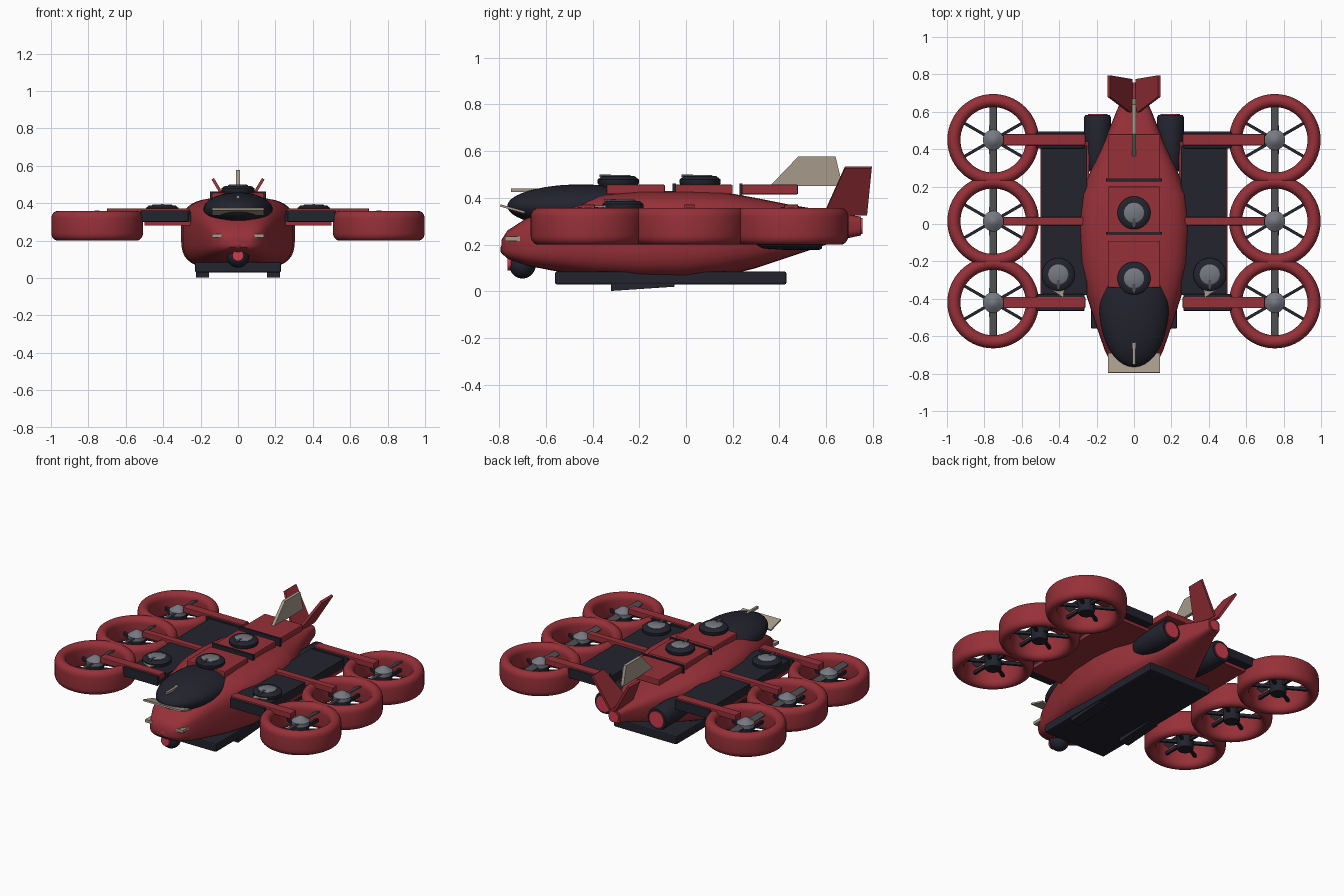
import bpy, bmesh, math
from mathutils import Vector

cube = bpy.data.objects.get("Cube")
if cube:
    bpy.data.objects.remove(cube, do_unlink=True)


def material(name, rgb):
    m = bpy.data.materials.new(name)
    m.use_nodes = True
    m.diffuse_color = (*rgb, 1)
    m.node_tree.nodes["Principled BSDF"].inputs["Base Color"].default_value = (*rgb, 1)
    return m


RED = material("hull red", (0.31, 0.03, 0.04))
DARK = material("dark navy", (0.016, 0.017, 0.027))
CREAM = material("pale stone", (0.38, 0.33, 0.26))
GREY = material("mid grey", (0.18, 0.19, 0.22))
STEEL = material("blade grey", (0.075, 0.08, 0.085))
GLOW = material("bright red", (0.62, 0.045, 0.075))


def finish(name, bm, mat, smooth=False, bevel=0):
    bmesh.ops.recalc_face_normals(bm, faces=bm.faces)
    me = bpy.data.meshes.new(name)
    bm.to_mesh(me)
    bm.free()
    me.materials.append(mat)
    ob = bpy.data.objects.new(name, me)
    bpy.context.collection.objects.link(ob)
    if bevel:
        mod = ob.modifiers.new("bevel", "BEVEL")
        mod.width, mod.segments = bevel, 2
    if smooth:
        bpy.ops.object.select_all(action="DESELECT")
        ob.select_set(True)
        bpy.context.view_layer.objects.active = ob
        bpy.ops.object.shade_smooth_by_angle(angle=math.radians(40))
    return ob


def box(name, mat, x, y, z, bevel=0):
    """Box from (min, max) pairs."""
    bm = bmesh.new()
    bmesh.ops.create_cube(bm, size=1)
    for v in bm.verts:
        v.co = [(a + b) / 2 + c * (b - a) for (a, b), c in zip((x, y, z), v.co)]
    return finish(name, bm, mat, bevel=bevel)


def lathe(name, mat, profile, at, axis="Z", steps=40, closed=False):
    """Revolve (radius, height) points about an axis through a point."""
    bm = bmesh.new()
    rings = []
    for r, h in profile:
        ring = []
        for i in range(steps):
            a = math.tau * i / steps
            c, s = r * math.cos(a), r * math.sin(a)
            p = (c, s, h) if axis == "Z" else (c, h, s)
            ring.append(bm.verts.new(Vector(p) + Vector(at)))
        rings.append(ring)
    pairs = list(zip(rings, rings[1:])) + ([(rings[-1], rings[0])] if closed else [])
    for a, b in pairs:
        for i in range(steps):
            j = (i + 1) % steps
            bm.faces.new((a[i], a[j], b[j], b[i]))
    if not closed:
        bm.faces.new(rings[0])
        bm.faces.new(rings[-1])
    return finish(name, bm, mat, smooth=True)


def plate(name, mat, points, thickness):
    """Extrude a flat polygon, centred on its plane."""
    bm = bmesh.new()
    f = bm.faces.new([bm.verts.new(p) for p in points])
    f.normal_update()
    n = f.normal * thickness
    new = bmesh.ops.extrude_face_region(bm, geom=[f])["geom"]
    top = {g for g in new if isinstance(g, bmesh.types.BMVert)}
    for v in bm.verts:
        v.co += n / 2 if v in top else -n / 2
    return finish(name, bm, mat)


def ball(name, mat, at, radii):
    bm = bmesh.new()
    bmesh.ops.create_uvsphere(bm, u_segments=40, v_segments=24, radius=1)
    for v in bm.verts:
        v.co = [c + r * p for c, r, p in zip(at, radii, v.co)]
    return finish(name, bm, mat, smooth=True)


# Fuselage: rounded-box sections of (y, half width, bottom, top)
SECTIONS = [(-0.79, 0.07, 0.165, 0.22), (-0.765, 0.11, 0.14, 0.26), (-0.68, 0.155, 0.11, 0.315),
            (-0.55, 0.20, 0.085, 0.37), (-0.38, 0.255, 0.06, 0.415), (-0.2, 0.295, 0.045, 0.43),
            (0, 0.305, 0.045, 0.43), (0.16, 0.285, 0.065, 0.425), (0.3, 0.225, 0.10, 0.40),
            (0.45, 0.155, 0.15, 0.37), (0.6, 0.095, 0.2, 0.345), (0.68, 0.06, 0.225, 0.33),
            (0.75, 0.042, 0.24, 0.32)]
bm = bmesh.new()
loops = []
for y, w, lo, hi in SECTIONS:
    loop = []
    for i in range(40):
        a = math.tau * i / 40
        c, s = math.cos(a), math.sin(a)
        px = math.copysign(abs(c) ** 0.58, c) * w
        pz = math.copysign(abs(s) ** 0.58, s) * (hi - lo) / 2 + (hi + lo) / 2
        loop.append(bm.verts.new((px, y, pz)))
    loops.append(loop)
for a, b in zip(loops, loops[1:]):
    for i in range(40):
        bm.faces.new((a[i], a[i - 1], b[i - 1], b[i]))
bm.faces.new(loops[0])
bm.faces.new(loops[-1])
finish("fuselage", bm, RED, smooth=True)
lathe("tail_light", GLOW, [(0.034, 0.745), (0.034, 0.756)], (0, 0, 0.28), "Y", 24)

# Cockpit, visor and nose equipment
ball("canopy", DARK, (0, -0.45, 0.365), (0.185, 0.315, 0.093))
plate("visor", CREAM, [(-0.14, -0.795, 0.368), (0.14, -0.795, 0.368),
                       (0.14, -0.69, 0.338), (-0.14, -0.69, 0.338)], 0.01)
box("canopy_probe", CREAM, (-0.008, 0.008), (-0.75, -0.62), (0.425, 0.44))
ball("nose_turret", DARK, (0, -0.70, 0.115), (0.06, 0.057, 0.06))
lathe("nose_lens", GLOW, [(0.03, -0.765), (0.03, -0.74)], (0, 0, 0.12), "Y", 24)
ball("nose_sensor", RED, (0, -0.765, 0.18), (0.03, 0.03, 0.03))

# Roof panels and dark seams
for i, (a, b) in enumerate([(-0.34, -0.09), (-0.055, 0.2), (0.24, 0.48)]):
    box(f"roof_panel_{i}", RED, (-0.14, 0.14), (a, b), (0.415, 0.457), 0.006)
for i, y in enumerate((-0.05, 0.235)):
    box(f"roof_seam_{i}", DARK, (-0.15, 0.15), (y - 0.007, y + 0.007), (0.41, 0.461))


def turret(name, x, y, z):
    lathe(name + "_base", DARK, [(0.075, -0.015), (0.088, 0.006), (0.088, 0.022), (0.07, 0.036),
                                 (0.054, 0.036)], (x, y, z))
    lathe(name + "_cap", GREY, [(0.054, 0.03), (0.054, 0.038), (0.048, 0.042)], (x, y, z), steps=24)
    box(name + "_slot", STEEL, (x - 0.008, x + 0.008), (y - 0.08, y - 0.03), (z + 0.032, z + 0.044))


turret("rear_roof_turret", 0, 0.06, 0.457)
turret("front_roof_turret", 0, -0.29, 0.457)

# Tail fin
plate("tail_fin", CREAM, [(0, 0.36, 0.452), (0, 0.48, 0.577), (0, 0.64, 0.577), (0, 0.67, 0.452)], 0.02)

# Belly pallet
box("belly_pallet", DARK, (-0.23, 0.23), (-0.56, 0.43), (0.03, 0.085), 0.008)


def rotor(name, x, y):
    # Rounded duct section
    duct = []
    for cx, cz, start in ((0.212, 0.318, 0), (0.208, 0.318, 90), (0.208, 0.24, 180), (0.212, 0.24, 270)):
        for k in range(6):
            a = math.radians(start + k * 18)
            duct.append((cx + 0.033 * math.cos(a), cz + 0.04 * math.sin(a)))
    lathe(name + "_duct", RED, duct, (x, y, 0), steps=56, closed=True)
    lathe(name + "_motor", DARK, [(0.045, 0.215), (0.052, 0.23), (0.052, 0.31)], (x, y, 0), steps=24)
    lathe(name + "_cap", GREY, [(0.055, 0.308), (0.055, 0.33), (0.03, 0.348), (0.012, 0.36)], (x, y, 0), steps=24)
    for s in (-1, 1):
        plate(name + "_blade", STEEL, [(x - 0.02, y + s * 0.03, 0.31), (x + 0.02, y + s * 0.03, 0.328),
                                       (x + 0.018, y + s * 0.176, 0.326), (x - 0.018, y + s * 0.176, 0.312)], 0.008)
    # Support spokes
    for k in range(6):
        a = math.radians(30 + 60 * k)
        d, n = Vector((math.cos(a), math.sin(a), 0)), Vector((-math.sin(a), math.cos(a), 0)) * 0.008
        o = Vector((x, y, 0.265))
        plate(name + "_spoke", DARK, [o + d * 0.04 - n, o + d * 0.185 - n,
                                      o + d * 0.185 + n, o + d * 0.04 + n], 0.02)


def span(s, a, b):
    return tuple(sorted((s * a, s * b)))


for s, side in ((1, "left"), (-1, "right")):
    # Wing and rotor arms
    box(side + "_wing", DARK, span(s, 0.25, 0.495), (-0.38, 0.42), (0.30, 0.355))
    box(side + "_wing_underside", RED, span(s, 0.24, 0.50), (-0.38, 0.44), (0.28, 0.30))
    for row, y, w in (("front", -0.42, 0.03), ("middle", 0.015, 0.022), ("rear", 0.45, 0.03)):
        box(f"{side}_{row}_arm", RED, span(s, 0.26, 0.70), (y - w, y + w), (0.335, 0.372), 0.004)
        if row != "middle":
            box(f"{side}_{row}_arm_block", DARK, span(s, 0.265, 0.52), (y - 0.045, y + 0.045), (0.30, 0.362), 0.005)
        rotor(f"{side}_{row}_rotor", s * 0.753, y)
    turret(side + "_wing_turret", s * 0.405, -0.27, 0.352)
    plate(side + "_wing_marker", CREAM, [(s * 0.455, -0.345, 0.364), (s * 0.37, -0.345, 0.364),
                                         (s * 0.38, -0.39, 0.364)], 0.008)

    # Rear engine
    lathe(side + "_engine", DARK, [(0.05, 0.28), (0.066, 0.33), (0.072, 0.42), (0.072, 0.57), (0.066, 0.582)],
          (s * 0.195, 0, 0.25), "Y", 32)
    lathe(side + "_engine_glow", GLOW, [(0.052, 0.575), (0.052, 0.588)], (s * 0.195, 0, 0.25), "Y", 32)

    # Splayed tail plane
    plate(side + "_tail_plane", RED, [(s * 0.015, 0.59, 0.33), (s * 0.135, 0.68, 0.53),
                                      (s * 0.135, 0.795, 0.53), (s * 0.015, 0.775, 0.33)], 0.016)

    # Nose lamp and belly skid
    box(side + "_nose_lamp", CREAM, span(s, 0.088, 0.138), (-0.775, -0.69), (0.215, 0.234))
    skid = [(s * 0.19, -0.32, 0.002), (s * 0.19, -0.05, 0.02), (s * 0.19, -0.05, 0.04), (s * 0.19, -0.32, 0.04)]
    plate(side + "_belly_skid", DARK, skid, 0.07)
